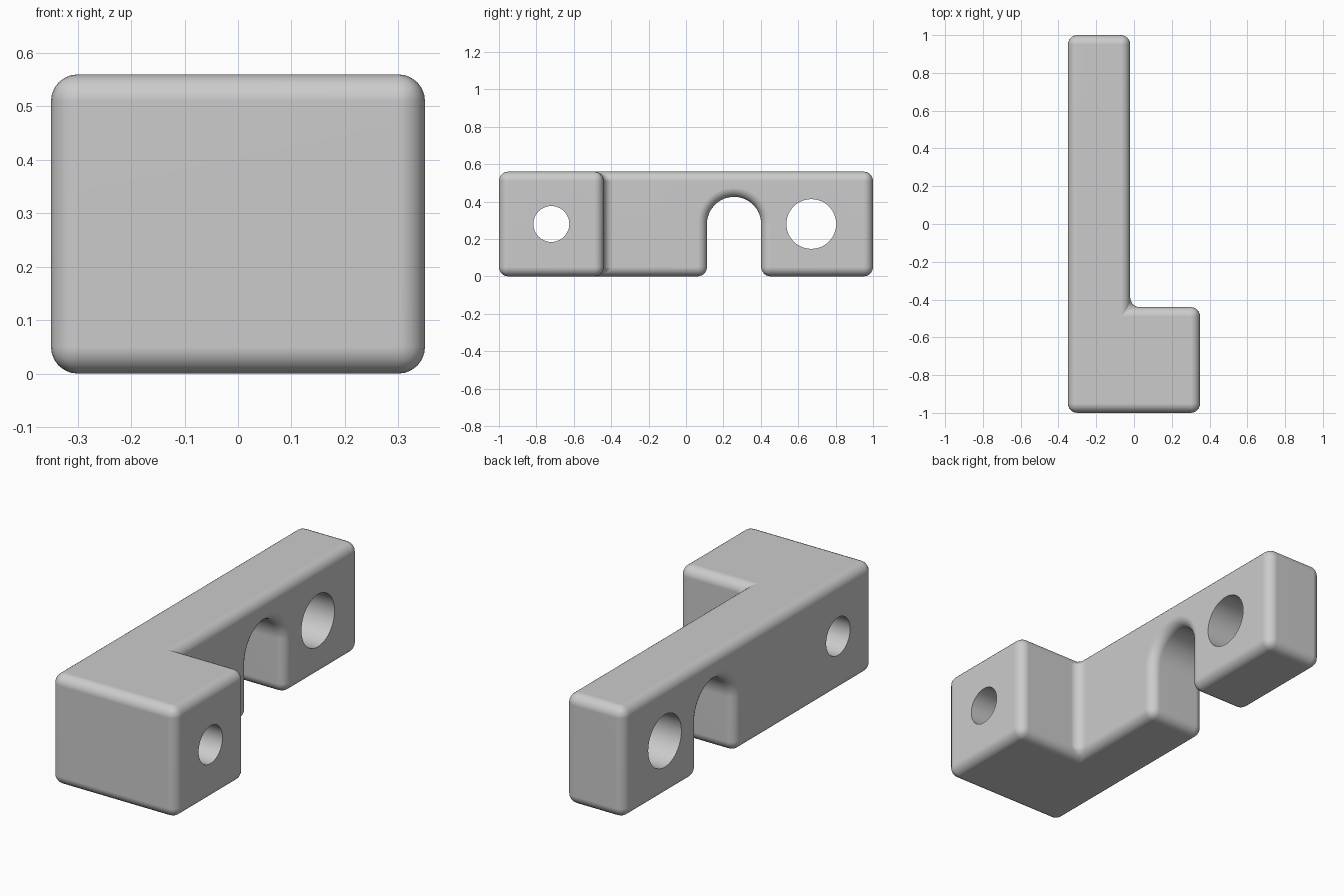
import bpy, bmesh
from math import radians, sin, cos, pi

cube = bpy.data.objects.get("Cube")
if cube:
    bpy.data.objects.remove(cube, do_unlink=True)

HEIGHT = 0.56


def prism(name, points, direction):
    """Extrude a closed outline along a direction."""
    bm = bmesh.new()
    face = bm.faces.new([bm.verts.new(p) for p in points])
    new = bmesh.ops.extrude_face_region(bm, geom=[face])["geom"]
    bmesh.ops.translate(bm, vec=direction,
                        verts=[v for v in new if isinstance(v, bmesh.types.BMVert)])
    bmesh.ops.recalc_face_normals(bm, faces=bm.faces)
    mesh = bpy.data.meshes.new(name)
    bm.to_mesh(mesh)
    bm.free()
    obj = bpy.data.objects.new(name, mesh)
    bpy.context.collection.objects.link(obj)
    return obj


def arc(y, z, radius, sweep, steps):
    return [(-1, y + radius * cos(sweep * i / steps), z + radius * sin(sweep * i / steps))
            for i in range(steps + 1)]


def cut(target, cutter):
    cutter.hide_render = True
    mod = target.modifiers.new("cut", "BOOLEAN")
    mod.operation = "DIFFERENCE"
    mod.solver = "EXACT"
    mod.object = cutter


# L-shaped block: long bar with a wide foot at the front
outline = [(-0.35, -1), (0.35, -1), (0.35, -0.44), (-0.02, -0.44), (-0.02, 1), (-0.35, 1)]
bracket = prism("bracket", [(x, y, 0) for x, y in outline], (0, 0, HEIGHT))

# Arched notch, open at the bottom
notch = prism("notch_cutter",
              arc(0.257, 0.28, 0.145, pi, 32) + [(-1, 0.112, -0.2), (-1, 0.402, -0.2)],
              (2, 0, 0))
cut(bracket, notch)

# Rounded edges
bevel = bracket.modifiers.new("round_edges", "BEVEL")
bevel.width = 0.05
bevel.segments = 6
bevel.limit_method = "ANGLE"
bevel.angle_limit = radians(30)
bevel.use_clamp_overlap = False

# Sharp-edged cross holes
cutters = [notch]
for name, y, radius in (("front_hole_cutter", -0.72, 0.096), ("rear_hole_cutter", 0.67, 0.133)):
    hole = prism(name, arc(y, 0.28, radius, 2 * pi, 48)[:-1], (2, 0, 0))
    cut(bracket, hole)
    cutters.append(hole)

# Bake the cuts and remove the helpers
bpy.context.view_layer.update()
baked = bpy.data.meshes.new_from_object(
    bracket.evaluated_get(bpy.context.evaluated_depsgraph_get()))
bracket.modifiers.clear()
bracket.data = baked
for cutter in cutters:
    bpy.data.objects.remove(cutter, do_unlink=True)

# Plain grey finish
grey = bpy.data.materials.new("grey")
grey.use_nodes = True
colour = (0.6, 0.6, 0.6, 1)
grey.diffuse_color = colour
grey.node_tree.nodes["Principled BSDF"].inputs["Base Color"].default_value = colour
baked.materials.clear()
baked.materials.append(grey)

# Smooth rounds, flat sides
bpy.ops.object.select_all(action="DESELECT")
bracket.select_set(True)
bpy.context.view_layer.objects.active = bracket
bpy.ops.object.shade_smooth_by_angle(angle=radians(35))
weighted = bracket.modifiers.new("flat_sides", "WEIGHTED_NORMAL")
weighted.keep_sharp = True
